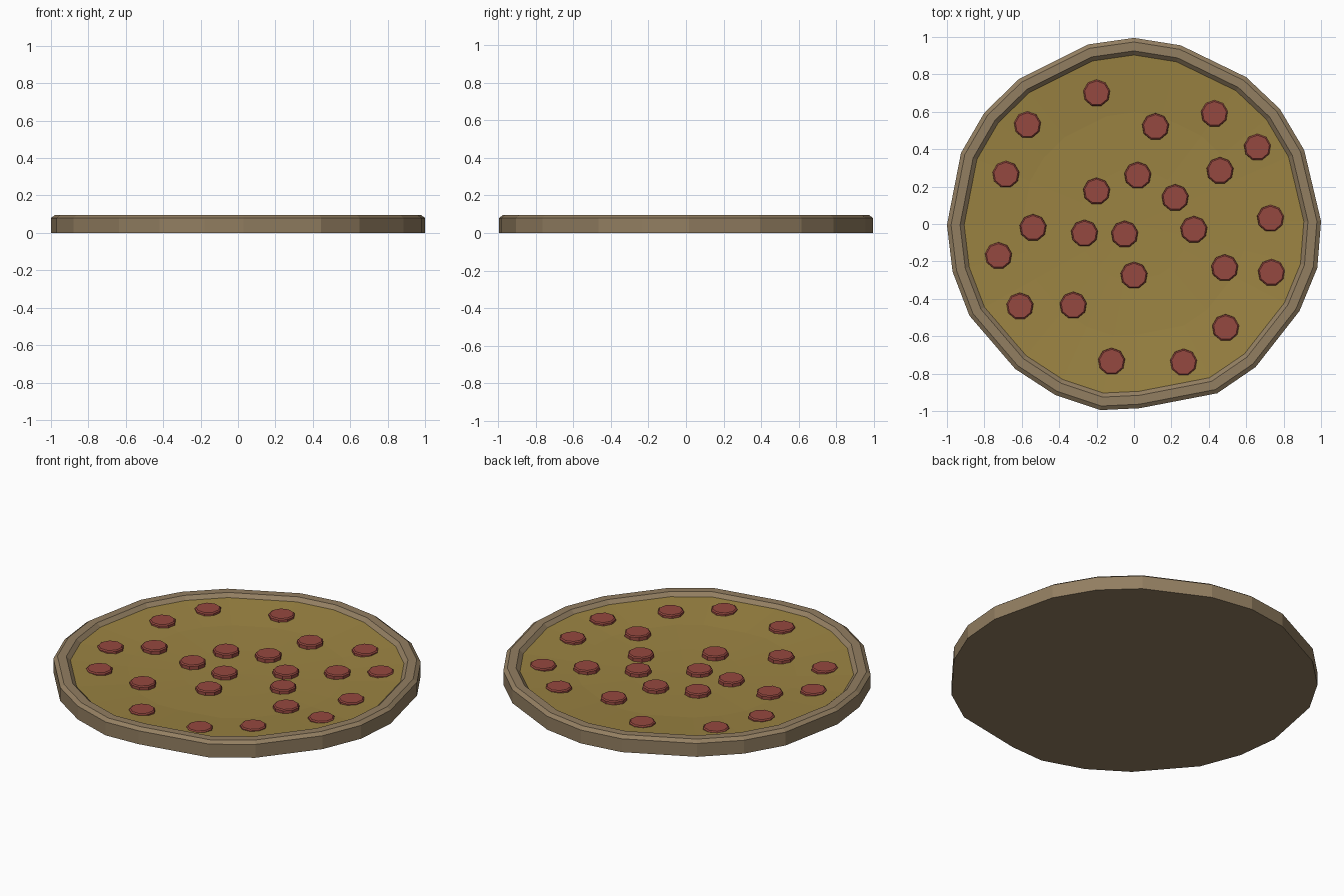
import bpy, bmesh, math
from mathutils import Vector

if "Cube" in bpy.data.objects:
    bpy.data.objects.remove(bpy.data.objects["Cube"])

# irregular hand-rolled outline of the pizza
OUTLINE = [(0, .995), (.25, .955), (.6, .785), (.78, .615), (.91, .395), (1, .015),
           (.98, -.235), (.885, -.465), (.65, -.765), (.445, -.905), (.03, -.985),
           (-.18, -.995), (-.42, -.915), (-.635, -.775), (-.88, -.49), (-.97, -.255),
           (-1, -.005), (-.925, .38), (-.8, .595), (-.615, .775), (-.245, .96)]
SLICES = [(-.2, .7), (-.57, .53), (-.685, .265), (.115, .52), (.43, .59), (.66, .41),
          (.02, .26), (-.2, .175), (.46, .285), (.22, .14), (-.54, -.02), (-.265, -.05),
          (-.05, -.055), (.32, -.03), (.73, .03), (-.725, -.17), (.735, -.26),
          (.485, -.235), (0, -.275), (-.61, -.44), (-.325, -.435), (.49, -.555),
          (-.12, -.735), (.265, -.74)]
CHEESE = [(.908, .075), (.6, .051), (.3, .042), (0, .038)]  # scale, height


def material(name, rgb):
    m = bpy.data.materials.new(name)
    m.diffuse_color = (*rgb, 1)
    m.use_nodes = True
    m.node_tree.nodes["Principled BSDF"].inputs["Base Color"].default_value = m.diffuse_color
    return m


def finish(name, bm, mat):
    bmesh.ops.remove_doubles(bm, verts=bm.verts, dist=1e-5)
    me = bpy.data.meshes.new(name)
    bm.to_mesh(me)
    bm.free()
    ob = bpy.data.objects.new(name, me)
    bpy.context.collection.objects.link(ob)
    me.materials.append(mat)


def loft(bm, outline, levels, cap_first=False, cap_last=False):
    """Skin scaled copies of an anticlockwise outline through the levels."""
    rings = [[bm.verts.new((x * s, y * s, z)) for x, y in outline] for s, z in levels]
    n = len(outline)
    for a, b in zip(rings, rings[1:]):
        for i in range(n):
            j = (i + 1) % n
            bm.faces.new((a[i], a[j], b[j], b[i]))
    if cap_first:
        bm.faces.new(rings[0][::-1])
    if cap_last:
        bm.faces.new(rings[-1])
    return rings


def cheese_height(r):
    for (r1, z1), (r0, z0) in zip(CHEESE, CHEESE[1:]):
        if r >= r0:
            return z0 + (z1 - z0) * (r - r0) / (r1 - r0)


outline = OUTLINE[::-1]
crust_mat = material("crust", (.29, .21, .12))
cheese_mat = material("cheese", (.33, .23, .055))
meat_mat = material("pepperoni", (.3, .065, .05))

# crust with raised, bevelled rim
bm = bmesh.new()
loft(bm, outline, [(1, 0), (1, .08), (.978, .096), (.93, .096), (.908, .075)], cap_first=True)
finish("crust", bm, crust_mat)

# dished cheese surface
bm = bmesh.new()
rings = loft(bm, outline, CHEESE[:-1])
tip = bm.verts.new((0, 0, CHEESE[-1][1]))
for i, v in enumerate(rings[-1]):
    bm.faces.new((v, rings[-1][(i + 1) % len(outline)], tip))
finish("cheese", bm, cheese_mat)

# pepperoni slices: low nine-sided tapered discs
for k, (x, y) in enumerate(SLICES):
    bm = bmesh.new()
    disc = [(math.sin(-math.tau * i / 9), math.cos(math.tau * i / 9)) for i in range(9)]
    z = cheese_height(math.hypot(x, y))
    top = .062 + .02 * math.hypot(x, y)
    loft(bm, disc, [(.073, z - .004), (.072, top - .006), (.065, top)], True, True)
    bmesh.ops.translate(bm, vec=Vector((x, y, 0)), verts=bm.verts)
    finish(f"pepperoni_{k + 1}", bm, meat_mat)
